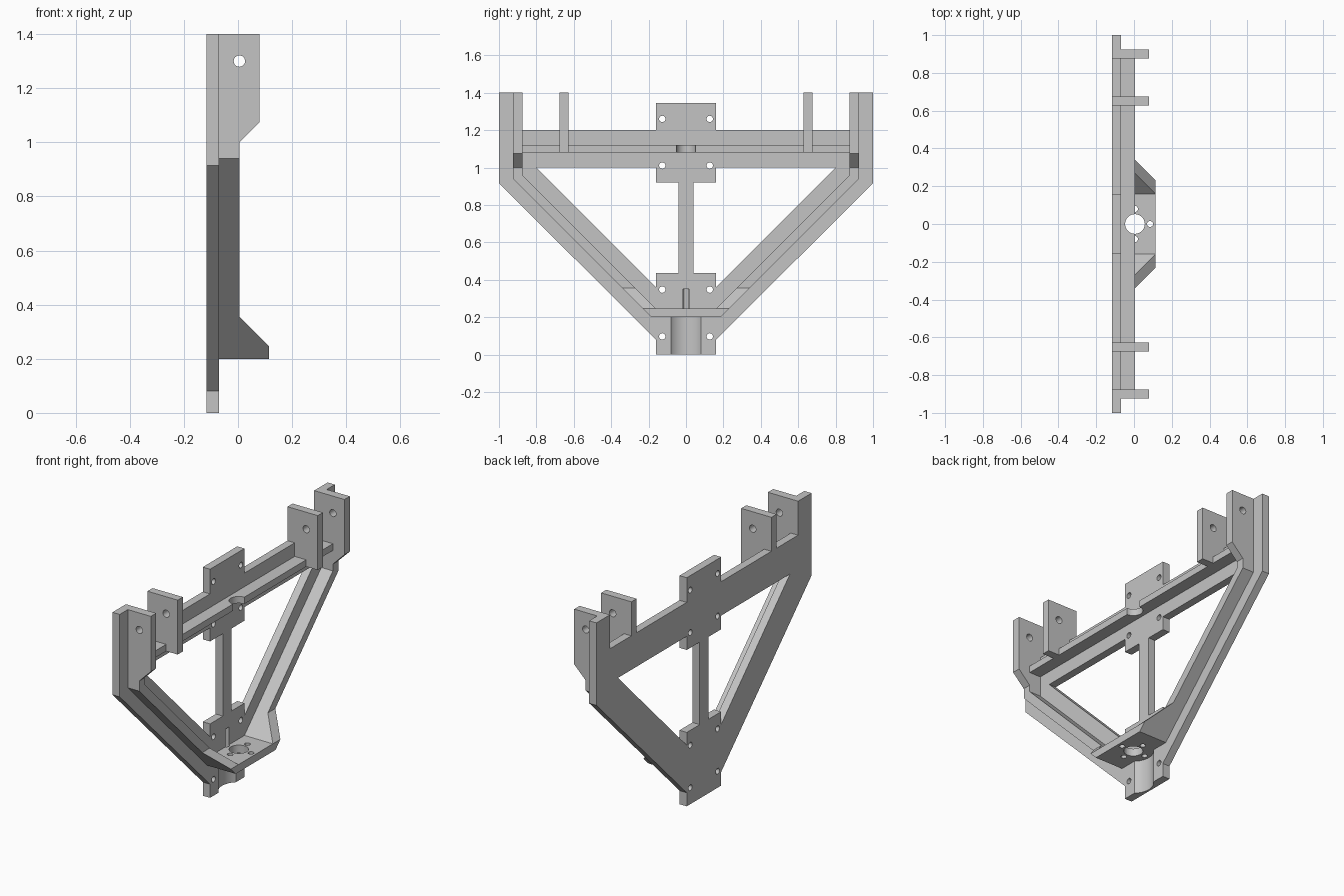
import bpy, bmesh
from math import cos, sin, tau

if "Cube" in bpy.data.objects:
    bpy.data.objects.remove(bpy.data.objects["Cube"], do_unlink=True)

grey = bpy.data.materials.new("plain_grey")
grey.use_nodes = True
grey.diffuse_color = (0.55, 0.55, 0.55, 1)
grey.node_tree.nodes["Principled BSDF"].inputs["Base Color"].default_value = grey.diffuse_color

BACK, FACE, RIM, LIP = -0.117, -0.07, 0.005, 0.115   # depth levels along x
PLACE = {"x": lambda a, b, d: (d, a, b),
         "y": lambda a, b, d: (a, d, b),
         "z": lambda a, b, d: (a, b, d)}


def add_prism(bm, points, axis, lo, hi):
    """Extrude a flat outline along an axis."""
    ends = [[bm.verts.new(PLACE[axis](a, b, d)) for a, b in points] for d in (lo, hi)]
    for ring in ends:
        bm.faces.new(ring)
    n = len(points)
    for i in range(n):
        j = (i + 1) % n
        bm.faces.new((ends[0][i], ends[0][j], ends[1][j], ends[1][i]))


def circle(a, b, r, n=32):
    return [(a + r * cos(tau * i / n), b + r * sin(tau * i / n)) for i in range(n)]


def mirrored(half):
    """Close a right-hand outline with its reflection."""
    return half + [(-a, b) for a, b in reversed(half)]


def make(name, *prisms):
    bm = bmesh.new()
    for p in prisms:
        add_prism(bm, *p)
    bmesh.ops.recalc_face_normals(bm, faces=bm.faces)
    mesh = bpy.data.meshes.new(name)
    bm.to_mesh(mesh)
    bm.free()
    mesh.materials.append(grey)
    obj = bpy.data.objects.new(name, mesh)
    bpy.context.collection.objects.link(obj)
    return obj


def cut(obj, *prisms):
    """Subtract disjoint prisms from a part."""
    cutter = make("cutter", *prisms)
    cutter.hide_render = True
    mod = obj.modifiers.new("cut", "BOOLEAN")
    mod.operation, mod.solver, mod.object = "DIFFERENCE", "EXACT", cutter
    bpy.context.view_layer.objects.active = obj
    bpy.ops.object.modifier_apply(modifier=mod.name)
    bpy.data.objects.remove(cutter, do_unlink=True)


parts = []

# Back plate: outline, triangular windows, bolt holes and motor recess
plate = make("back_plate", (mirrored([
    (0.16, 0), (0.16, 0.08), (1, 0.915), (1, 1.4), (0.875, 1.4),
    (0.875, 1.2), (0.16, 1.2), (0.16, 1.345)]), "x", BACK, FACE))
window = [(0.8, 1), (0.16, 1), (0.16, 0.92), (0.04, 0.92),
          (0.04, 0.435), (0.16, 0.435), (0.16, 0.36)]
openings = []
for side in (-1, 1):
    openings.append(([(side * a, b) for a, b in window], "x", -0.2, 0.1))
    for z in (0.097, 0.347, 1.01, 1.26):
        openings.append((circle(side * 0.127, z, 0.017, 20), "x", -0.2, 0.1))
cut(plate, *openings)
cut(plate, (circle(RIM, 0, 0.11, 64), "z", -0.1, 0.2))
screw_holes = [(circle(RIM + dx, dy, 0.016, 20), "z", 0.15, 0.35)
               for dx, dy in ((0.08, 0), (-0.08, 0), (0, 0.08), (0, -0.08))]
cut(plate, screw_holes[1])
parts.append(plate)

# Slanted rib that runs down both sides and under the shelf
rib = make("side_rib", (mirrored([
    (0.16, 0.245), (0.875, 0.96), (0.875, 1), (0.925, 1),
    (0.925, 0.94), (0.185, 0.2)]), "x", FACE, RIM))
bore = (circle(RIM, 0, 0.052, 48), "z", 0.1, 1.3)
cut(rib, bore, *screw_holes)
parts.append(rib)

# Motor shelf in front of the rib
shelf = make("motor_shelf", (mirrored([(0.185, 0.2), (0.23, 0.245)]), "x", RIM, LIP))
cut(shelf, bore, *screw_holes)
parts.append(shelf)

# Cross rib with the upper bearing notch
cross = make("cross_rib", ([(-0.875, 1.08), (0.875, 1.08), (0.875, 1.12), (-0.875, 1.12)],
                           "x", FACE, RIM))
cut(cross, bore)
parts.append(cross)

pin_hole = (circle(RIM, 1.3, 0.021, 24), "y", -1.1, 1.1)
for side, label in ((-1, "right"), (1, "left")):
    # Leaning gusset at the end of the shelf
    gusset = make(label + "_gusset", ([(RIM, 0.245), (LIP, 0.245), (RIM, 0.355)],
                                      "y", side * 0.16, side * 0.23))
    for v in gusset.data.vertices:
        v.co.y += side * (v.co.z - 0.245)
    # Outer hinge tab with a sloped lower corner
    outer = make(label + "_outer_tab", ([
        (FACE, 1.4), (0.08, 1.4), (0.08, 1.075), (RIM, 1), (FACE, 1)],
        "y", side * 0.875, side * 0.925))
    # Inner hinge tab that steps over the plate
    inner = make(label + "_inner_tab", ([
        (BACK, 1.4), (0.08, 1.4), (0.08, 1.08), (FACE, 1.08), (FACE, 1.2), (BACK, 1.2)],
        "y", side * 0.627, side * 0.675))
    for tab in (outer, inner):
        cut(tab, pin_hole)
    parts += [gusset, outer, inner]

# Smooth only the round holes
bpy.ops.object.select_all(action="DESELECT")
for obj in parts:
    obj.select_set(True)
bpy.context.view_layer.objects.active = parts[0]
bpy.ops.object.shade_smooth_by_angle(angle=0.5)
